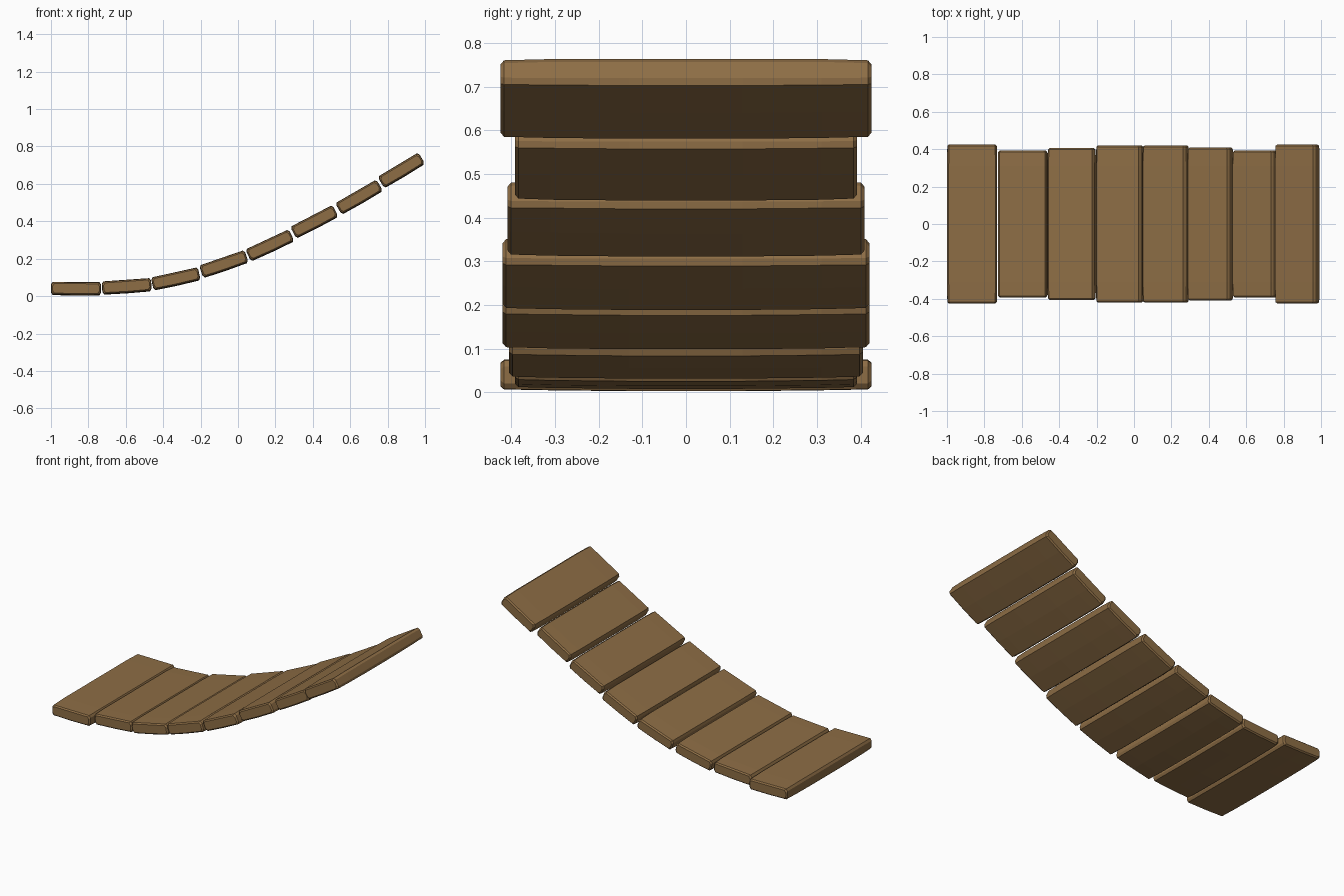
import bpy, bmesh, math
from mathutils import Matrix

if "Cube" in bpy.data.objects:
    bpy.data.objects.remove(bpy.data.objects["Cube"])

# Wood colour
wood = bpy.data.materials.new("wood")
wood.diffuse_color = (0.27, 0.155, 0.06, 1)
wood.use_nodes = True
wood.node_tree.nodes["Principled BSDF"].inputs["Base Color"].default_value = wood.diffuse_color

# Each plank: centre x, centre z, tilt in degrees, length, half width
PLANKS = [
    (-0.866, 0.041, -0.5, 0.268, 0.425),
    (-0.595, 0.053, 4, 0.264, 0.392),
    (-0.333, 0.093, 12.5, 0.257, 0.405),
    (-0.076, 0.172, 19, 0.256, 0.42),
    (0.170, 0.272, 25, 0.256, 0.42),
    (0.408, 0.398, 27.5, 0.254, 0.409),
    (0.647, 0.530, 30, 0.254, 0.392),
    (0.873, 0.673, 31, 0.254, 0.425),
]
THICK = 0.069


def section(length, inset, sag):
    """Chamfered rectangle in x-z; sag deepens the underside."""
    a, b = length / 2 - inset, THICK / 2 - inset
    c, d = 0.009, 0.013
    return [(-a + c, -b - sag), (0, -b - sag - 0.002), (a - c, -b - sag),
            (a, -b + d), (a, b - d), (a - c, b), (-a + c, b),
            (-a, b - d), (-a, -b + d)]


def plank(name, x, z, tilt, length, w):
    bm = bmesh.new()
    # Stations across the width: rounded ends, slightly bellied middle
    half = [(w, 0.009, 0), (w - 0.008, 0.002, 0), (0.31, 0, 0), (0.13, 0, 0.002)]
    stations = [(-y, i, s) for y, i, s in half] + [(y, i, s) for y, i, s in half[::-1]]
    rings = [[bm.verts.new((px, y, pz)) for px, pz in section(length, i, s)]
             for y, i, s in stations]
    n = len(rings[0])
    for r0, r1 in zip(rings, rings[1:]):
        for k in range(n):
            bm.faces.new((r0[k], r0[(k + 1) % n], r1[(k + 1) % n], r1[k]))
    bm.faces.new(rings[0])
    bm.faces.new(rings[-1])
    bmesh.ops.recalc_face_normals(bm, faces=bm.faces)
    bm.transform(Matrix.Translation((x, 0, z)) @ Matrix.Rotation(-math.radians(tilt), 4, 'Y'))
    me = bpy.data.meshes.new(name)
    bm.to_mesh(me)
    bm.free()
    me.materials.append(wood)
    ob = bpy.data.objects.new(name, me)
    bpy.context.collection.objects.link(ob)


# Curved run of planks
for i, p in enumerate(PLANKS):
    plank(f"plank_{i + 1}", *p)
